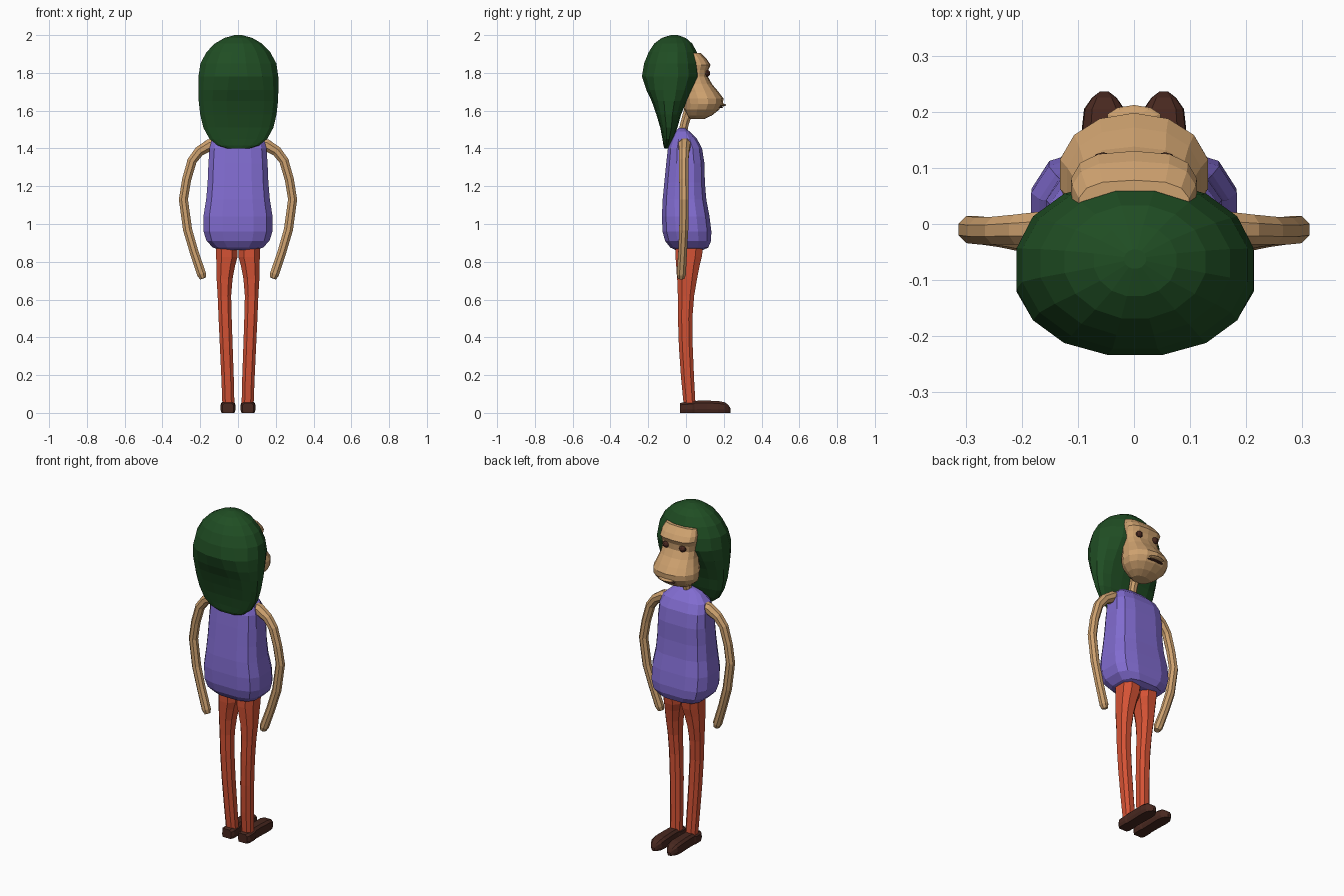
import bpy, bmesh, math
from mathutils import Vector


def material(name, rgb):
    m = bpy.data.materials.new(name)
    m.diffuse_color = (*rgb, 1.0)
    return m


GREEN = material("dark_green", (0.014, 0.075, 0.017))
SKIN = material("tan_skin", (0.62, 0.36, 0.16))
PURPLE = material("purple", (0.22, 0.15, 0.63))
ORANGE = material("orange_red", (0.66, 0.085, 0.035))
BROWN = material("dark_brown", (0.065, 0.021, 0.014))


def skin_rings(name, rings, mat):
    """Join rings of points into a closed, flat-shaded tube."""
    bm = bmesh.new()
    loops = [[bm.verts.new(p) for p in r] for r in rings]
    n = len(loops[0])
    for a, b in zip(loops, loops[1:]):
        for i in range(n):
            j = (i + 1) % n
            bm.faces.new((a[i], a[j], b[j], b[i]))
    bm.faces.new(loops[0][::-1])
    bm.faces.new(loops[-1])
    bmesh.ops.recalc_face_normals(bm, faces=bm.faces)
    me = bpy.data.meshes.new(name)
    bm.to_mesh(me)
    bm.free()
    me.materials.append(mat)
    ob = bpy.data.objects.new(name, me)
    bpy.context.collection.objects.link(ob)
    return ob


def spow(v, e):
    return math.copysign(abs(v) ** e, v)


def loft(name, rows, n, mat, side=1):
    """Rows: z, centre x, half width, back y, front y, squareness exponent."""
    rings = []
    for z, cx, hw, y0, y1, e in rows:
        ring = []
        for i in range(n):
            a = 2 * math.pi * (i + 0.5) / n
            c, s = spow(math.cos(a), e), spow(math.sin(a), e)
            ring.append((side * (cx + hw * c), (y0 + y1) / 2 + (y1 - y0) / 2 * s, z))
        rings.append(ring)
    return skin_rings(name, rings, mat)


def tube(name, path, n, mat, side=1):
    """Path: x, y, z, radius."""
    pts = [Vector(p[:3]) for p in path]
    rings = []
    for i, p in enumerate(pts):
        t = (pts[min(i + 1, len(pts) - 1)] - pts[max(i - 1, 0)]).normalized()
        u = t.cross(Vector((0, 1, 0)))
        if u.length < 0.1:
            u = t.cross(Vector((1, 0, 0)))
        u.normalize()
        v = t.cross(u)
        r = path[i][3]
        ring = []
        for k in range(n):
            a = 2 * math.pi * (k + 0.5) / n
            q = p + u * r * math.cos(a) + v * r * math.sin(a)
            ring.append((side * q.x, q.y, q.z))
        rings.append(ring)
    return skin_rings(name, rings, mat)


def ellipsoid(name, loc, radii, mat):
    bm = bmesh.new()
    bmesh.ops.create_uvsphere(bm, u_segments=10, v_segments=6, radius=1)
    for v in bm.verts:
        v.co = Vector([c * r + l for c, r, l in zip(v.co, radii, loc)])
    me = bpy.data.meshes.new(name)
    bm.to_mesh(me)
    bm.free()
    me.materials.append(mat)
    ob = bpy.data.objects.new(name, me)
    bpy.context.collection.objects.link(ob)


# Hair: round cap narrowing to a flat sheet down the back
loft("hair", [
    (1.400, .002, .06, -.115, -.095, 1), (1.415, .002, .11, -.120, -.085, .9),
    (1.450, .002, .155, -.125, -.068, .8), (1.510, .002, .188, -.137, -.045, .75),
    (1.580, .002, .205, -.158, -.025, .75), (1.650, .002, .213, -.183, .005, .75),
    (1.710, .002, .215, -.212, .040, .8), (1.780, .002, .215, -.236, .078, .9),
    (1.850, .002, .205, -.225, .078, 1), (1.910, .002, .172, -.200, .060, 1),
    (1.955, .002, .128, -.170, .035, 1), (1.985, .002, .075, -.130, 0, 1),
    (2.000, .002, .02, -.08, -.045, 1)], 16, GREEN)

# Head: broad muzzle below, recessed eye line, brow above
loft("head", [
    (1.555, 0, .055, .020, .095, .9), (1.575, 0, .09, .005, .138, .9),
    (1.605, 0, .122, -.010, .175, .9), (1.635, 0, .135, -.015, .196, .95),
    (1.665, 0, .135, -.020, .198, .95), (1.700, 0, .122, -.020, .172, .9),
    (1.740, 0, .110, -.020, .138, .8), (1.780, 0, .105, -.020, .116, .75),
    (1.815, 0, .108, -.020, .118, .7), (1.842, 0, .114, -.020, .130, .7),
    (1.870, 0, .112, -.020, .112, .7), (1.905, 0, .10, -.020, .078, .7)], 14, SKIN)
ellipsoid("lips", (0, .188, 1.630), (.05, .024, .008), SKIN)
ellipsoid("mouth_line", (0, .180, 1.618), (.055, .017, .004), BROWN)
tube("neck", [(0, -.025, 1.44, .026), (0, -.008, 1.53, .024), (0, .02, 1.62, .028)], 8, SKIN)

# Torso: boxy shirt, wider at the belly
loft("shirt", [
    (.862, 0, .09, -.055, .090, .7), (.875, 0, .135, -.085, .120, .65),
    (.910, 0, .170, -.113, .135, .6), (.960, 0, .186, -.127, .137, .6),
    (1.040, 0, .187, -.130, .127, .6), (1.130, 0, .172, -.126, .110, .6),
    (1.220, 0, .164, -.117, .102, .6), (1.320, 0, .160, -.107, .100, .6),
    (1.400, 0, .154, -.098, .087, .6), (1.450, 0, .140, -.080, .060, .65),
    (1.490, 0, .095, -.055, .020, .7), (1.508, 0, .045, -.040, -.005, .8)], 12, PURPLE)

# Limbs, built once per side
for side, tag in ((-1, "left"), (1, "right")):
    tube(tag + "_arm", [
        (.10, -.005, 1.425, .036), (.15, -.008, 1.418, .034), (.205, -.010, 1.385, .029),
        (.243, -.012, 1.335, .027), (.272, -.012, 1.235, .026), (.289, -.010, 1.130, .026),
        (.267, -.012, .970, .026), (.232, -.018, .850, .025), (.193, -.025, .735, .026),
        (.185, -.026, .712, .018)], 8, SKIN, side)
    loft(tag + "_trouser_leg", [
        (.050, .051, .034, -.015, .052, .8), (.180, .055, .035, -.028, .045, .8),
        (.350, .062, .036, -.040, .038, .8), (.500, .068, .037, -.045, .036, .8),
        (.620, .072, .038, -.046, .046, .8), (.710, .071, .045, -.050, .062, .8),
        (.780, .065, .053, -.056, .076, .8), (.825, .059, .060, -.060, .088, .8),
        (.900, .059, .061, -.060, .098, .8)], 8, ORANGE, side)
    ellipsoid(tag + "_eye", (side * .055, .110, 1.798), (.021, .018, .019), BROWN)

    # Shoe: sections along y with y, half width, height
    rings = []
    for y, hw, h in ((-.032, .030, .052), (-.015, .040, .056), (.035, .040, .058),
                     (.045, .036, .064), (.110, .037, .065), (.170, .040, .063),
                     (.205, .036, .056), (.225, .022, .042), (.236, .008, .022)):
        cx = .053
        rings.append([(side * (cx + fx * hw), y, fz * h) for fx, fz in
                      ((-.85, 0), (.85, 0), (1, .3), (.95, .8), (.6, 1),
                       (-.6, 1), (-.95, .8), (-1, .3))])
    skin_rings(tag + "_shoe", rings, BROWN)
